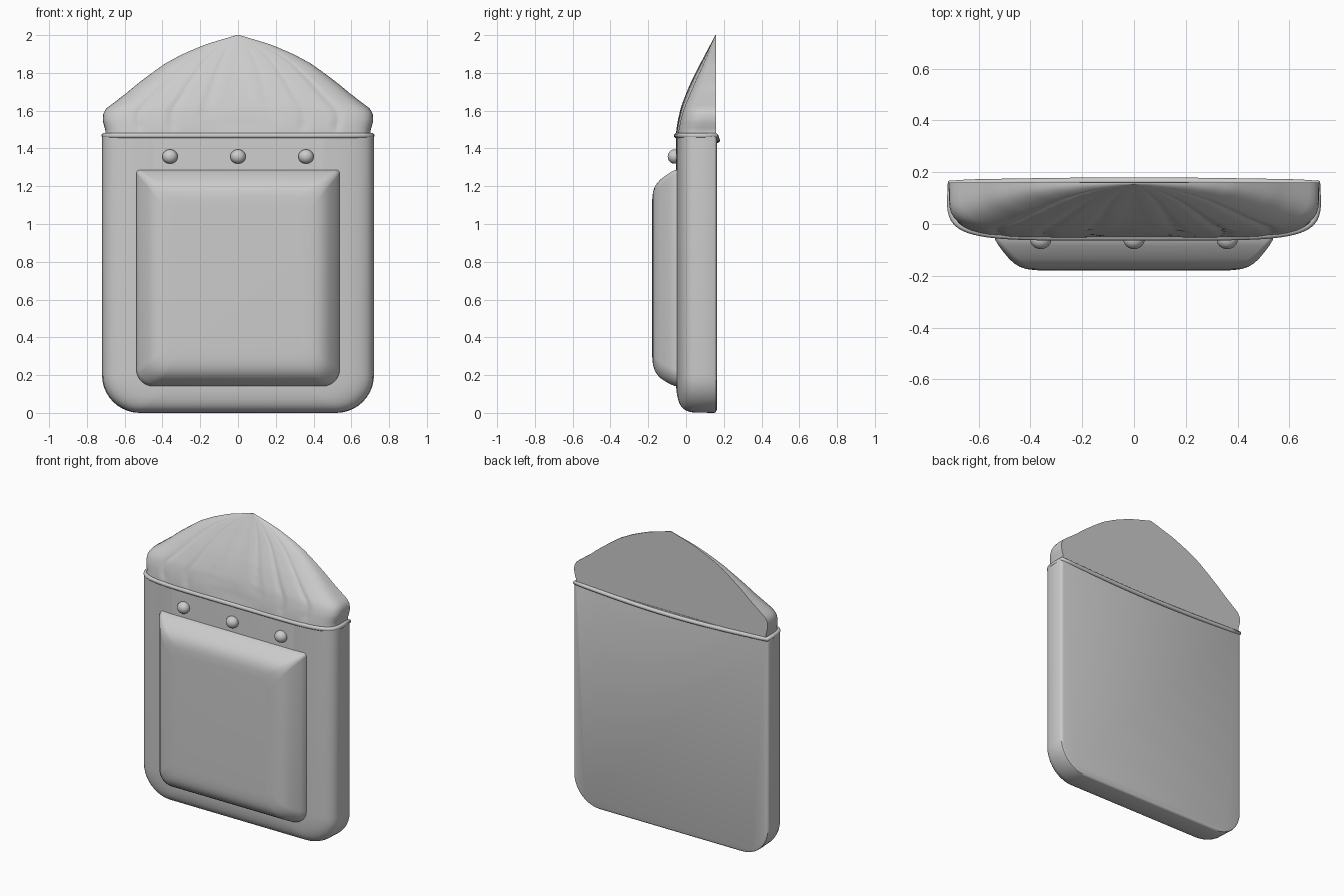
import bpy, bmesh, math
from math import sin, cos, pi

if "Cube" in bpy.data.objects:
    bpy.data.objects.remove(bpy.data.objects["Cube"])


def loft(name, rings, angle=40):
    """Skin equal-length closed rings and cap both ends."""
    bm = bmesh.new()
    vs = [[bm.verts.new(p) for p in r] for r in rings]
    n = len(rings[0])
    for a, b in zip(vs, vs[1:]):
        for i in range(n):
            j = (i + 1) % n
            bm.faces.new((a[i], a[j], b[j], b[i]))
    bm.faces.new(vs[0])
    bm.faces.new(vs[-1])
    bmesh.ops.recalc_face_normals(bm, faces=bm.faces)
    me = bpy.data.meshes.new(name)
    bm.to_mesh(me)
    bm.free()
    ob = bpy.data.objects.new(name, me)
    bpy.context.collection.objects.link(ob)
    smooth(ob, angle)
    return ob


def smooth(ob, angle=40):
    bpy.ops.object.select_all(action='DESELECT')
    ob.select_set(True)
    bpy.context.view_layer.objects.active = ob
    bpy.ops.object.shade_smooth_by_angle(angle=math.radians(angle))


def outline(y, w, z0, z1, rb, rt, k=10):
    """Rounded rectangle in the xz plane, own radius at bottom and top."""
    pts = []
    for cx, cz, r, a0 in ((w - rt, z1 - rt, rt, 0), (rt - w, z1 - rt, rt, 90),
                          (rb - w, z0 + rb, rb, 180), (w - rb, z0 + rb, rb, 270)):
        for i in range(k + 1):
            a = math.radians(a0 + 90 * i / k)
            pts.append((cx + r * cos(a), y, cz + r * sin(a)))
    return pts


def section(a, n, w, d):
    """Half superellipse: flat back at y = 0, bulging to -d at the front."""
    c, s = cos(a), max(sin(a), 0)
    return math.copysign(abs(c) ** (2 / n), c) * w, -d * s ** (2 / n)


def interp(table, z):
    for (z0, *a), (z1, *b) in zip(table, table[1:]):
        if z <= z1:
            t = (z - z0) / (z1 - z0)
            return [p + (q - p) * t for p, q in zip(a, b)]
    return table[-1][1:]


# Body: flat back, softly rounded front edges
rings = [outline(0.163, 0.70, 0.015, 1.465, 0.18, 0.004),
         outline(0.158, 0.715, 0.004, 1.465, 0.19, 0.004)]
for ix in (0, 0.004, 0.01, 0.02, 0.035, 0.055, 0.08, 0.11, 0.14, 0.18, 0.22, 0.27):
    t = 1 - ix / 0.72
    y = 0.15 - 0.205 * (1 - t ** 5.5) ** (1 / 5.5)
    rings.append(outline(y, 0.72 - ix, ix * 0.5, 1.465, 0.2 - ix * 0.35, 0.004))
loft("body", rings)

# Front pocket panel: y, half width, bottom, top, bottom radius
rings = [outline(y, w, z0, z1, r, 0.02 + 0.3 * (0.54 - w)) for y, w, z0, z1, r in (
    (-0.03, 0.54, 0.14, 1.29, 0.09), (-0.06, 0.537, 0.142, 1.285, 0.09),
    (-0.085, 0.522, 0.153, 1.272, 0.09), (-0.11, 0.503, 0.167, 1.255, 0.088),
    (-0.135, 0.482, 0.184, 1.236, 0.084), (-0.153, 0.462, 0.203, 1.217, 0.08),
    (-0.166, 0.44, 0.225, 1.196, 0.075), (-0.174, 0.415, 0.25, 1.172, 0.07),
    (-0.178, 0.385, 0.28, 1.145, 0.065), (-0.18, 0.345, 0.32, 1.105, 0.06))]
loft("front_panel", rings)

# Pleated cap: z, half width, front y, squareness
CAP = [(1.465, 0.705, -0.054, 5.5), (1.49, 0.70, -0.052, 5.5), (1.515, 0.708, -0.049, 5.2),
       (1.55, 0.716, -0.043, 5), (1.585, 0.713, -0.035, 4.7), (1.61, 0.70, -0.029, 4.4),
       (1.64, 0.66, -0.019, 4.1), (1.69, 0.594, 0.0, 3.7), (1.74, 0.535, 0.021, 3.4),
       (1.80, 0.455, 0.05, 3.1), (1.85, 0.385, 0.076, 2.9), (1.90, 0.292, 0.102, 2.7),
       (1.95, 0.175, 0.129, 2.5), (1.98, 0.075, 0.145, 2.3), (2.0, 0.006, 0.154, 2)]
PLEATS = (-0.74, -0.49, -0.245, 0, 0.245, 0.49, 0.74)
rings = []
for k in range(37):
    z = 1.465 + 0.535 * k / 36
    w, yf, n = interp(CAP, z)
    fade = min(1, (z - 1.465) / 0.06) * min(1, w / 0.3)
    ring = []
    for i in range(161):
        x, y = section(pi * i / 160, n, w, 0.16 - yf)
        groove = max(max(0, 1 - abs(x / w - p) / 0.06) for p in PLEATS) ** 1.5
        ring.append((x, 0.16 + y * (1 - 0.045 * groove * fade), z))
    rings.append(ring)
loft("pleated_cap", rings, 50)

# Bead around the seam, dipping slightly at the back
cu = bpy.data.curves.new("seam_bead", 'CURVE')
cu.dimensions = '3D'
cu.bevel_depth = 0.014
cu.bevel_resolution = 4
path = []
for i in range(61):
    x, y = section(pi * i / 60, 5.5, 0.709, 0.207)
    path.append((x, 0.157 + y, 1.468))
for i in range(1, 20):
    t = i / 20
    path.append((-0.709 + 1.418 * t, 0.157 + 0.009 * sin(pi * t), 1.468 - 0.025 * sin(pi * t)))
sp = cu.splines.new('POLY')
sp.points.add(len(path) - 1)
for p, co in zip(sp.points, path):
    p.co = (*co, 1)
sp.use_cyclic_u = True
sp.use_smooth = True
bpy.context.collection.objects.link(bpy.data.objects.new("seam_bead", cu))

# Row of studs
for i, x in enumerate((-0.36, 0, 0.36)):
    bpy.ops.mesh.primitive_uv_sphere_add(segments=24, ring_count=14, radius=1,
                                         location=(x, -0.06, 1.357))
    ob = bpy.context.object
    ob.name = f"stud_{i + 1}"
    ob.scale = (0.041, 0.037, 0.038)
    smooth(ob, 60)
